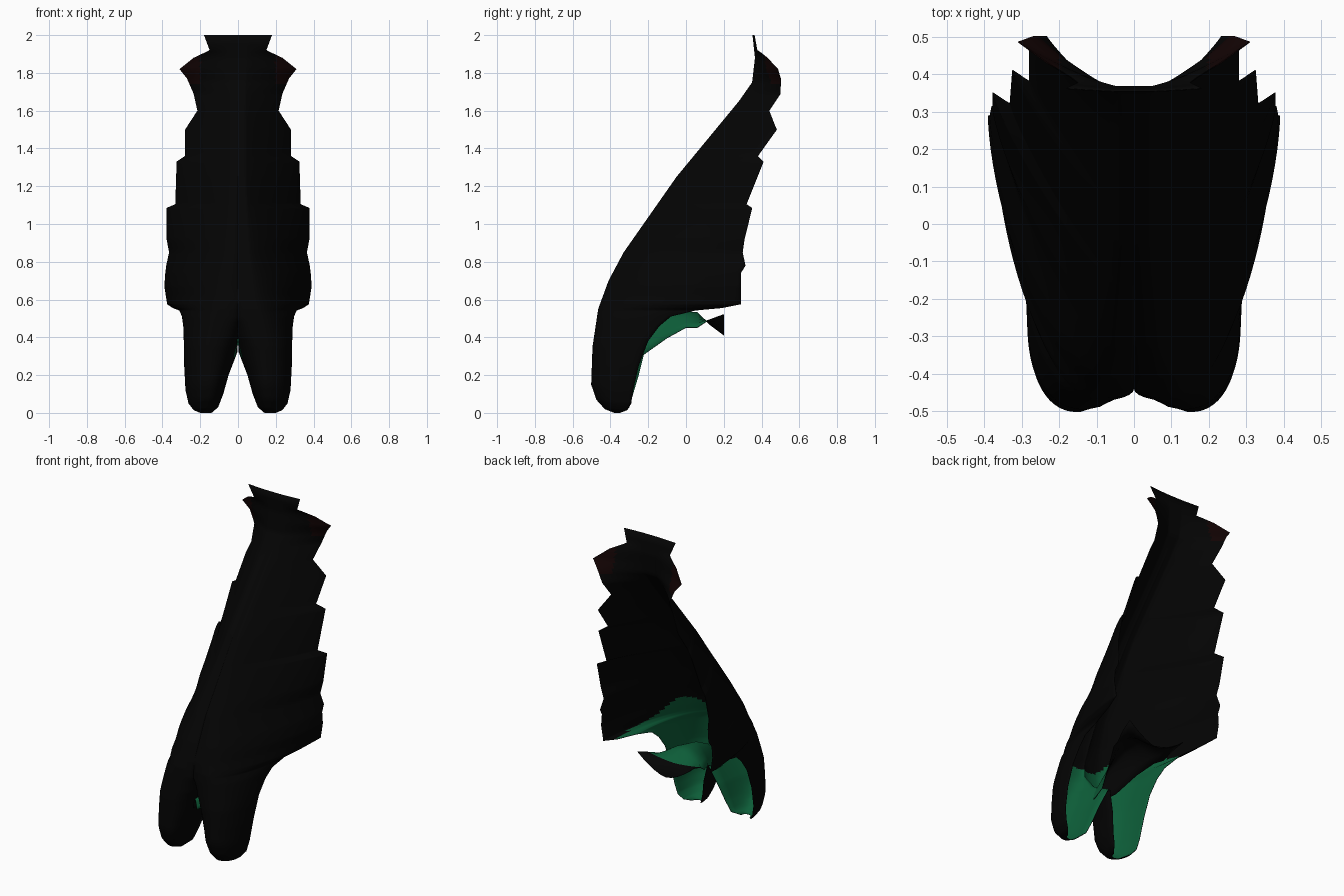
import bpy, bmesh, math

if "Cube" in bpy.data.objects:
    bpy.data.objects.remove(bpy.data.objects["Cube"])


def material(name, rgb):
    m = bpy.data.materials.new(name)
    m.diffuse_color = (*rgb, 1)
    m.use_nodes = True
    m.node_tree.nodes["Principled BSDF"].inputs["Base Color"].default_value = m.diffuse_color
    return m


black = material("black_cloth", (.0012, .0012, .0012))
green = material("green_lining", (.004, .11, .04))
red = material("dark_red_tip", (.006, .001, .001))


def lerp(table, z):
    """Linear lookup in rows sorted by falling first value."""
    if z >= table[0][0]:
        return table[0][1:]
    for a, b in zip(table, table[1:]):
        if z >= b[0]:
            t = (a[0] - z) / (a[0] - b[0])
            return [p + (q - p) * t for p, q in zip(a[1:], b[1:])]
    return table[-1][1:]


def sheet(name, rows, slot_of):
    """Half sheet from point rows, mirrored and given a thin lining side."""
    bm = bmesh.new()
    grid = [[bm.verts.new(p) for p in row] for row in rows]
    for a, b in zip(grid, grid[1:]):
        for i in range(len(a) - 1):
            f = bm.faces.new((a[i], b[i], b[i + 1], a[i + 1]))
            f.smooth = True
            f.material_index = slot_of(f.calc_center_median())
    me = bpy.data.meshes.new(name)
    bm.to_mesh(me)
    bm.free()
    ob = bpy.data.objects.new(name, me)
    bpy.context.collection.objects.link(ob)
    # slot pairs: outside, lining
    for m in (black, black, black, green, red, red):
        me.materials.append(m)
    mir = ob.modifiers.new("mirror", 'MIRROR')
    mir.merge_threshold = .002
    sol = ob.modifiers.new("lining", 'SOLIDIFY')
    sol.thickness = .003
    sol.offset = -1
    sol.material_offset = 1
    return ob


# Ragged side edge: height, half width, rear y
edge = [(2, .18, .36), (1.92, .15, .375), (1.91, .17, .39), (1.88, .235, .43),
        (1.82, .31, .485), (1.77, .27, .50), (1.69, .235, .50), (1.6, .215, .44),
        (1.5, .28, .48), (1.36, .28, .38), (1.33, .325, .41), (1.105, .332, .32),
        (1.085, .378, .35), (.92, .378, .31), (.85, .365, .30), (.78, .38, .315),
        (.74, .385, .29), (.67, .39, .29), (.575, .375, .29), (.555, .345, .19),
        (.542, .31, .05), (.51, .297, -.08), (.46, .29, -.14), (.38, .287, -.20),
        (.25, .285, -.25), (.12, .278, -.28), (.05, .262, -.29), (.015, .235, -.31),
        (0, .20, -.35)]
# Front line: height, y
front = [(2, .352), (1.88, .365), (1.75, .35), (1.65, .28), (1.25, -.05), (1.05, -.19),
         (.85, -.33), (.7, -.41), (.55, -.465), (.35, -.495), (.15, -.502),
         (.07, -.475), (.02, -.43), (0, -.38)]
# Inner edge of each tail: height, crest x, inner x, inner y
inner = [(2, .05, 0, .352), (1.65, .04, 0, .282), (1.25, .04, 0, -.047),
         (.85, .06, 0, -.32), (.6, .09, 0, -.44), (.5, .11, 0, -.44),
         (.4, .12, .001, -.36), (.32, .13, .004, -.22), (.2, .14, .05, -.25),
         (.1, .15, .078, -.28), (.03, .16, .105, -.30), (0, .165, .14, -.35)]
# Roundness of the outer curve: 1 is straight, 2 is elliptic
power = [(2, 1.1), (1.7, 1.1), (1.1, 1.15), (.85, 1.35), (.62, 1.65), (.5, 2.0),
         (.35, 2.4), (0, 2.3)]

heights = sorted({r[0] for r in edge} | {r[0] for r in front} | {r[0] for r in inner}
                 | {round(.03 + .03 * i, 2) for i in range(65)}
                 | {round(.5 + .01 * i, 2) for i in range(22)}, reverse=True)
rows = []
for z in heights:
    w, yr = lerp(edge, z)
    yf, = lerp(front, z)
    xc, xi, yi = lerp(inner, z)
    yi = max(yi, yf)
    e = 2 / lerp(power, z)[0]
    row = []
    for i in range(6, 0, -1):      # inner quarter
        a = i / 6 * math.pi / 2
        row.append((xc + (xi - xc) * math.sin(a) ** .9,
                    yf + (yi - yf) * (1 - math.cos(a)), z))
    for i in range(25):            # outer quarter
        a = i / 24 * math.pi / 2
        row.append((xc + (w - xc) * math.sin(a) ** e,
                    yf + (yr - yf) * (1 - max(0, math.cos(a)) ** e), z))
    rows.append(row)


def cloak_slot(c):
    if 1.74 < c.z < 1.9 and c.x > .2:
        return 4
    limit = .55 + .13 * math.exp(-((c.x - .22) / .09) ** 2)
    return 2 if c.z < limit else 0


sheet("cloak_with_two_tails", rows, cloak_slot)

# Web joining the tails: y, centre height, half width, edge height
web = [(-.43, .36, .012, .30), (-.34, .36, .02, .29), (-.22, .46, .05, .31),
       (-.1, .52, .10, .395), (0, .535, .15, .45), (.06, .53, .17, .45),
       (.12, .47, .185, .49), (.2, .41, .20, .52)]
web_rows = [[(w * t, y, zr + (ze - zr) * t ** 1.6) for t in (0, .2, .4, .6, .8, 1)]
            for y, zr, w, ze in web]
sheet("web_between_tails", web_rows, lambda c: 2 if c.y < .1 else 0)
